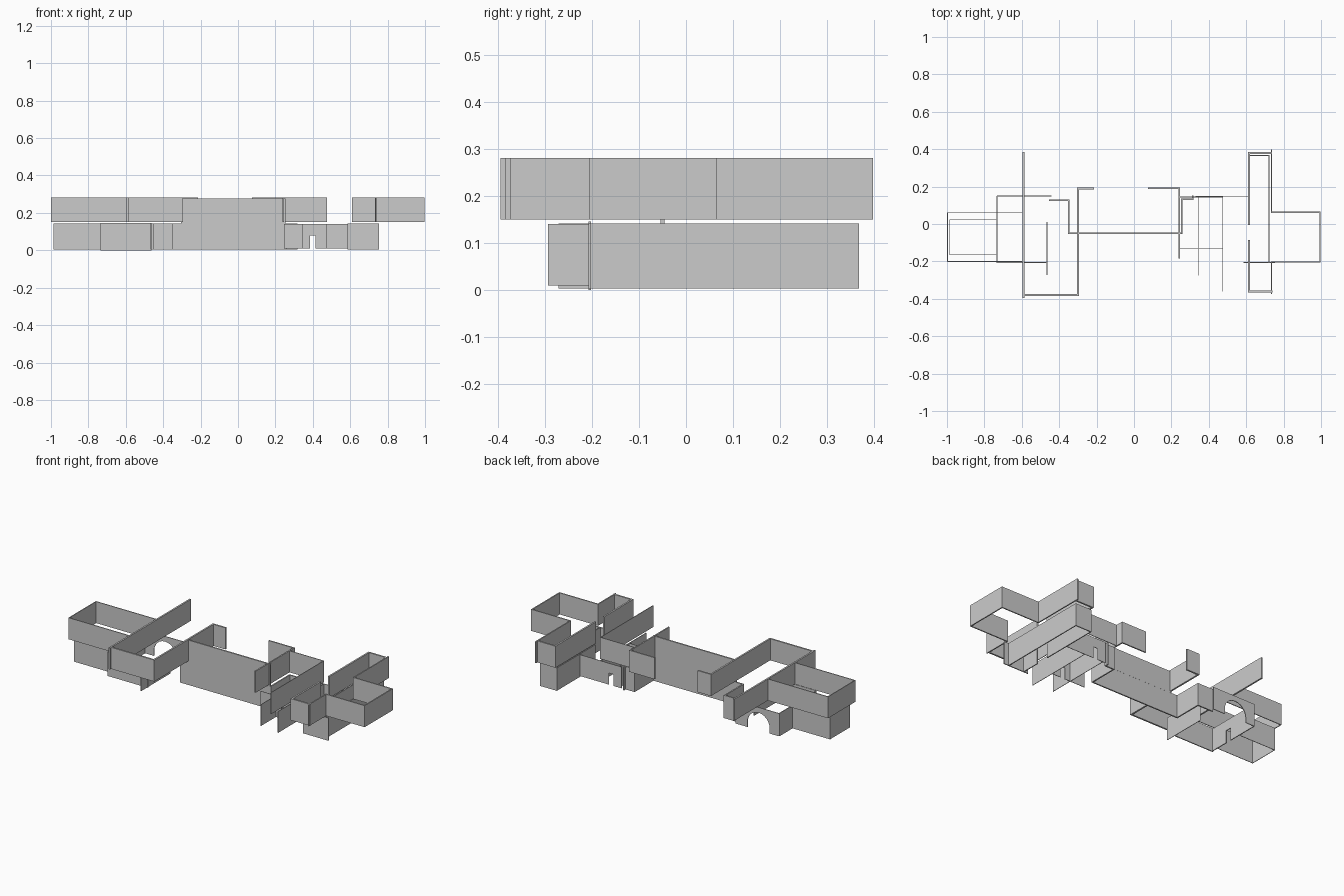
import bpy, bmesh, math
from mathutils import Vector

if "Cube" in bpy.data.objects:
    bpy.data.objects.remove(bpy.data.objects["Cube"])

UP = (0.15, 0.281)
LOW = (0.003, 0.142)


def add_wall(bm, a, b, z, t, openings=(), end=0.0):
    """Straight wall: an elevation outline with notched openings, extruded to thickness t.
    Each opening is (centre distance from a, width, height, arched)."""
    a, b = Vector((*a, 0)), Vector((*b, 0))
    d = (b - a).normalized()
    n = Vector((-d.y, d.x, 0))
    length = (b - a).length
    pts = [(-end, z[0])]
    for c, w, h, arched in openings:
        r = w / 2
        pts.append((c - r, z[0]))
        if arched:
            pts += [(c - r * math.cos(math.pi * i / 12),
                     h - r + r * math.sin(math.pi * i / 12)) for i in range(13)]
        else:
            pts += [(c - r, h), (c + r, h)]
        pts.append((c + r, z[0]))
    pts += [(length + end, z[0]), (length + end, z[1]), (-end, z[1])]
    face = bm.faces.new([bm.verts.new(a + d * s - n * t / 2 + Vector((0, 0, h))) for s, h in pts])
    ext = bmesh.ops.extrude_face_region(bm, geom=[face])
    bmesh.ops.translate(bm, vec=n * t,
                        verts=[v for v in ext["geom"] if isinstance(v, bmesh.types.BMVert)])


def finish(name, bm):
    bmesh.ops.recalc_face_normals(bm, faces=bm.faces)
    bmesh.ops.triangulate(bm, faces=[f for f in bm.faces if len(f.verts) > 4])
    me = bpy.data.meshes.new(name)
    bm.to_mesh(me)
    bm.free()
    bpy.context.collection.objects.link(bpy.data.objects.new(name, me))


def wall_run(name, paths, z, t):
    """Walls following one or more plan polylines."""
    bm = bmesh.new()
    for p in paths:
        for a, b in zip(p, p[1:]):
            add_wall(bm, a, b, z, t, end=t / 2)
    finish(name, bm)


def pierced_wall(name, a, b, z, t, openings):
    bm = bmesh.new()
    add_wall(bm, a, b, z, t, openings)
    finish(name, bm)


# Upper storey, left wing
wall_run("upper_left_room", [[(-0.59, 0.06), (-0.998, 0.06), (-0.998, -0.2), (-0.59, -0.2)]], UP, 0.005)
wall_run("upper_left_cross_wall", [[(-0.59, 0.38), (-0.59, -0.39)]], UP, 0.01)
wall_run("upper_left_front_bay", [[(-0.59, -0.38), (-0.30, -0.38), (-0.30, 0.19), (-0.22, 0.19)]], UP, 0.01)

# Central wall, both storeys
wall_run("upper_central_wall", [[(-0.30, -0.05), (0.25, -0.05)]], (0.14, 0.276), 0.009)
wall_run("lower_central_wall", [[(-0.45, 0.127), (-0.35, 0.127), (-0.35, -0.05),
                                 (0.255, -0.05), (0.255, 0.132), (0.315, 0.132), (0.315, 0.148)]],
         LOW, 0.008)

# Upper storey, right of centre
wall_run("upper_right_hall", [[(0.08, 0.19), (0.243, 0.19), (0.243, -0.18)]], UP, 0.008)
wall_run("upper_right_passage", [[(0.243, 0.145), (0.475, 0.145), (0.475, -0.36)]], UP, 0.004)

# Upper storey, right wing
wall_run("upper_right_back_bay", [[(0.615, 0.0), (0.615, 0.38), (0.73, 0.38)]], UP, 0.01)
wall_run("upper_right_front_bay", [[(0.615, -0.09), (0.615, -0.36), (0.735, -0.36)]], UP, 0.01)
wall_run("upper_right_room", [[(0.735, 0.395), (0.735, 0.063), (0.994, 0.063),
                               (0.994, -0.203), (0.735, -0.203), (0.735, -0.37)]], UP, 0.007)

# Lower storey, left wing
wall_run("lower_left_room", [[(-0.73, 0.022), (-0.985, 0.022), (-0.985, -0.165), (-0.73, -0.165)]], LOW, 0.003)
pierced_wall("lower_left_door_wall", (-0.732, -0.205), (-0.732, 0.15), LOW, 0.005,
             [(0.137, 0.035, 0.08, False)])
pierced_wall("lower_left_arch_wall", (-0.732, 0.15), (-0.44, 0.15), LOW, 0.004,
             [(0.137, 0.15, 0.11, True)])
wall_run("lower_left_front_wall", [[(-0.732, -0.205), (-0.465, -0.205)]], (0.0, 0.146), 0.006)
wall_run("lower_left_cross_wall", [[(-0.465, 0.01), (-0.465, -0.27)]], LOW, 0.003)

# Lower storey, right wing
pierced_wall("lower_right_front_door_wall", (0.245, -0.13), (0.475, -0.13), (0.01, 0.14), 0.003,
             [(0.155, 0.03, 0.08, False)])
pierced_wall("lower_right_back_door_wall", (0.33, 0.148), (0.61, 0.148), (0.01, 0.14), 0.003,
             [(0.07, 0.03, 0.08, False)])
wall_run("lower_right_cross_walls", [[(0.346, 0.148), (0.346, -0.275)], [(0.475, 0.148), (0.475, -0.293)]],
         (0.01, 0.14), 0.003)
wall_run("lower_right_room", [[(0.615, 0.0), (0.615, 0.366), (0.722, 0.366), (0.722, -0.205)],
                              [(0.615, -0.09), (0.615, -0.205)], [(0.588, -0.205), (0.752, -0.205)]],
         LOW, 0.006)
